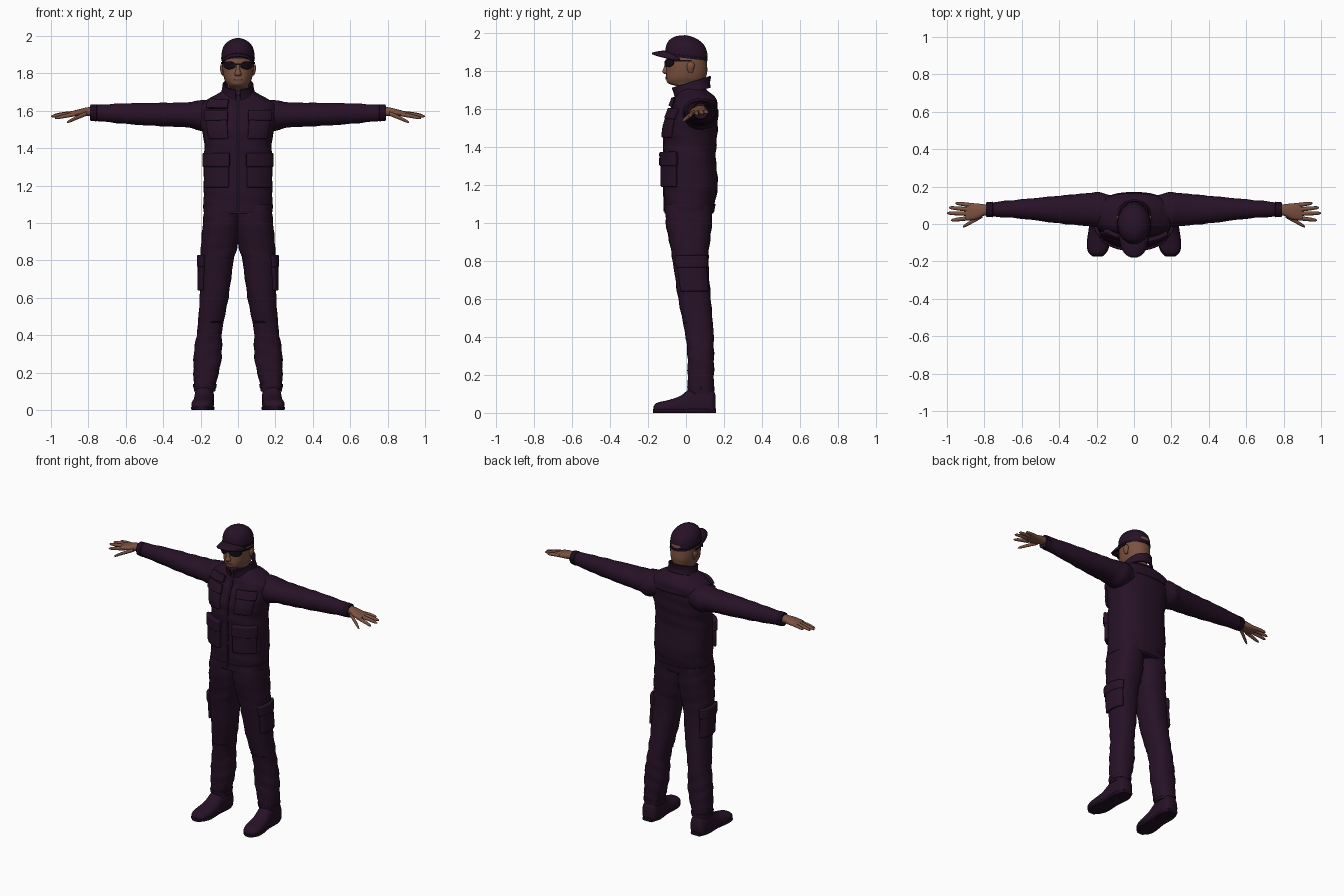
import bpy, bmesh
from math import sin, cos, pi, copysign
from mathutils import Vector

if "Cube" in bpy.data.objects:
    bpy.data.objects.remove(bpy.data.objects["Cube"])


def material(name, rgb):
    m = bpy.data.materials.new(name)
    m.use_nodes = True
    m.diffuse_color = (*rgb, 1)
    bsdf = m.node_tree.nodes["Principled BSDF"]
    bsdf.inputs["Base Color"].default_value = (*rgb, 1)
    bsdf.inputs["Roughness"].default_value = 0.8
    return m


CLOTH = material("dark plum cloth", (0.020, 0.006, 0.020))
TRIM = material("darker plum trim", (0.013, 0.004, 0.014))
SKIN = material("brown skin", (0.20, 0.085, 0.052))
LIPS = material("lips", (0.15, 0.055, 0.04))
BLACK = material("black lens", (0.006, 0.003, 0.007))
FRONT = -pi / 2


def sample(rows, t):
    """Smoothly interpolated cross-section at station t."""
    i = 0
    while i < len(rows) - 2 and t > rows[i + 1][0]:
        i += 1
    p = [rows[max(0, min(len(rows) - 1, i + k))] for k in (-1, 0, 1, 2)]
    w = (t - p[1][0]) / (p[2][0] - p[1][0])
    out = []
    for k in range(1, 5):
        a, b, c, d = (q[k] for q in p)
        m0 = (c - a) / (p[2][0] - p[0][0]) * (p[2][0] - p[1][0])
        m1 = (d - b) / (p[3][0] - p[1][0]) * (p[2][0] - p[1][0])
        h = w * w * (3 - 2 * w)
        out.append(b + (c - b) * h + m0 * w * (1 - w) ** 2 - m1 * w * w * (1 - w))
    return out


def surface(rows, t, ang, axis="z", n=2.4, grow=0, fold=0, slope=0, side=1):
    """Point on a lofted body with superelliptic sections."""
    ca, cb, ra, rb = sample(rows, t)
    g = grow + fold * sin(t * 75 + 2 * ang)
    a = ca + (ra + g) * copysign(abs(cos(ang)) ** (2 / n), cos(ang))
    b = cb + (rb + g) * copysign(abs(sin(ang)) ** (2 / n), sin(ang))
    x, y, z = {"z": (a, b, t), "x": (t, a, b), "y": (a, t, b)}[axis]
    return Vector((x * side, y, max(0, z + slope * y)))


def finish(name, bm, mat, angle=0.9):
    bmesh.ops.recalc_face_normals(bm, faces=bm.faces)
    me = bpy.data.meshes.new(name)
    bm.to_mesh(me)
    bm.free()
    ob = bpy.data.objects.new(name, me)
    bpy.context.collection.objects.link(ob)
    me.materials.append(mat)
    bpy.ops.object.select_all(action="DESELECT")
    ob.select_set(True)
    bpy.context.view_layer.objects.active = ob
    bpy.ops.object.shade_smooth_by_angle(angle=angle)
    return ob


def loft(name, rows, mat, sides=28, steps=4, **kw):
    bm = bmesh.new()
    ts = [p[0] + (q[0] - p[0]) * k / steps for p, q in zip(rows, rows[1:]) for k in range(steps)]
    ts.append(rows[-1][0])
    rings = [[bm.verts.new(surface(rows, t, 2 * pi * j / sides, **kw)) for j in range(sides)] for t in ts]
    for r, s in zip(rings, rings[1:]):
        for j in range(sides):
            k = (j + 1) % sides
            bm.faces.new((r[j], r[k], s[k], s[j]))
    bm.faces.new(rings[0])
    bm.faces.new(rings[-1])
    return finish(name, bm, mat)


def thicken(ob, thick, bevel=True):
    m = ob.modifiers.new("thickness", "SOLIDIFY")
    m.thickness, m.offset = 2 * thick, 0
    if bevel:
        m = ob.modifiers.new("soft edge", "BEVEL")
        m.width, m.segments, m.limit_method = thick * 0.4, 2, "ANGLE"


def patch(name, rows, t, a, thick, mat, rounded=False, cells=10, **kw):
    """Slab lying on a lofted surface over ranges of station t and angle a."""
    bm = bmesh.new()
    grid = []
    for i in range(cells + 1):
        row = []
        for j in range(cells + 1):
            u, v = 2 * i / cells - 1, 2 * j / cells - 1
            if rounded:
                u, v = u * (1 - v * v / 2) ** 0.5, v * (1 - u * u / 2) ** 0.5
            tt = t[0] + (t[1] - t[0]) * (u + 1) / 2
            aa = a[0] + (a[1] - a[0]) * (v + 1) / 2
            row.append(bm.verts.new(surface(rows, tt, aa, **kw)))
        grid.append(row)
    for r, s in zip(grid, grid[1:]):
        for j in range(cells):
            bm.faces.new((r[j], r[j + 1], s[j + 1], s[j]))
    thicken(finish(name, bm, mat), thick)


# Jacket body with zip, hem, seams
TORSO = [(1.05, 0, .015, .18, .128), (1.12, 0, .02, .184, .135), (1.2, 0, .025, .184, .143),
         (1.35, 0, .02, .183, .137), (1.43, 0, .022, .18, .14), (1.5, 0, .026, .195, .141),
         (1.58, 0, .04, .208, .128), (1.635, 0, .05, .2, .115), (1.67, 0, .047, .15, .1),
         (1.695, 0, .038, .1, .08), (1.72, 0, .035, .07, .06)]
loft("jacket", TORSO, CLOTH, sides=40, fold=.002)
patch("jacket_zip", TORSO, (1.06, 1.69), (FRONT - .03, FRONT + .03), .004, TRIM, cells=24)
patch("jacket_hem", TORSO, (1.06, 1.10), (FRONT, FRONT + 2 * pi), .004, CLOTH, cells=40)
patch("back_yoke", TORSO, (1.585, 1.595), (.4, pi - .4), .003, TRIM, cells=20)

# Jacket pockets
for s, label in ((1, "left"), (-1, "right")):
    patch(label + "_waist_pocket", TORSO, (1.19, 1.33), (FRONT + .2, FRONT + 1.12), .02, CLOTH, side=s)
    patch(label + "_waist_flap", TORSO, (1.30, 1.375), (FRONT + .18, FRONT + 1.16), .027, CLOTH, side=s)
    patch(label + "_chest_pocket", TORSO, (1.45, 1.58), (FRONT + .22, FRONT + .9), .014, CLOTH, side=s)
    patch(label + "_chest_flap", TORSO, (1.545, 1.60), (FRONT + .2, FRONT + .93), .019, CLOTH, side=s)
patch("shoulder_pouch", TORSO, (1.61, 1.655), (FRONT + .2, FRONT + .85), .022, CLOTH, side=-1)

# Standing collar
COLLAR = [(1.675, 0, .035, .09, .09), (1.705, 0, .03, .081, .092), (1.735, 0, .028, .077, .1)]
patch("collar", COLLAR, (1.675, 1.735), (FRONT + .12, FRONT + 2 * pi - .12), .005, CLOTH, cells=36, n=2.1, slope=.3)

# Head with neck and face
HEAD = [(1.66, 0, .04, .06, .062), (1.715, 0, .035, .062, .07), (1.735, 0, .002, .056, .095),
        (1.76, 0, .0, .07, .104), (1.80, 0, .004, .08, .108), (1.85, 0, .004, .085, .106),
        (1.91, 0, .003, .082, .104)]
loft("head", HEAD, SKIN, n=2.15)
patch("mouth", HEAD, (1.757, 1.771), (FRONT - .36, FRONT + .36), .004, LIPS, rounded=True, n=2.15)
NOSE = [(1.785, 0, -.104, .014, .012), (1.797, 0, -.106, .019, .019), (1.81, 0, -.104, .013, .017),
        (1.85, 0, -.098, .009, .009)]
loft("nose", NOSE, SKIN, sides=14, n=2)
for s, label in ((1, "left"), (-1, "right")):
    EAR = [(1.79, .08, .025, .006, .008), (1.805, .083, .023, .009, .016),
           (1.83, .086, .025, .011, .021), (1.848, .086, .027, .006, .012)]
    loft(label + "_ear", EAR, SKIN, sides=14, n=2, side=s)
    patch(label + "_lens", HEAD, (1.822, 1.864), (FRONT + .12, FRONT + .95), .004, BLACK,
          rounded=True, side=s, n=2.15, grow=.007)
    patch(label + "_glasses_arm", HEAD, (1.85, 1.86), (FRONT + .8, .2), .002, BLACK, side=s, n=2.15, grow=.005)
patch("glasses_bridge", HEAD, (1.845, 1.853), (FRONT - .2, FRONT + .2), .003, BLACK, n=2.15, grow=.008)

# Cap: crown, band, rear opening, button and brim
CAP = [(1.868, 0, .002, .087, .11), (1.90, 0, .002, .088, .11), (1.93, 0, .002, .083, .104),
       (1.955, 0, .002, .07, .088), (1.975, 0, .002, .047, .06), (1.985, 0, .002, .024, .03),
       (1.989, 0, .002, .005, .006)]
loft("cap_crown", CAP, CLOTH, sides=36, n=2, slope=-.12)
patch("cap_band", CAP, (1.869, 1.885), (0, 2 * pi), .002, TRIM, cells=36, n=2, slope=-.12)
patch("cap_opening", CAP, (1.889, 1.91), (pi / 2 - .4, pi / 2 + .4), .002, SKIN, rounded=True, n=2, slope=-.12)
bm = bmesh.new()
brim, cells = [], 14
for i in range(cells + 1):
    u = 2 * i / cells - 1
    ang = FRONT + u * 1.25
    col = []
    for j in range(6):
        v = j / 5
        reach = .075 * v * (1 - u ** 4)
        col.append(bm.verts.new((.086 * cos(ang), .002 + .106 * sin(ang) - reach, 1.905 - .04 * u * u - .012 * v * v)))
    brim.append(col)
for p, q in zip(brim, brim[1:]):
    for j in range(5):
        bm.faces.new((p[j], p[j + 1], q[j + 1], q[j]))
thicken(finish("cap_brim", bm, CLOTH), .004, False)

# Arms, hands, legs and shoes, mirrored
ARM = [(.11, .07, 1.585, .08, .07), (.19, .077, 1.575, .093, .084), (.25, .077, 1.578, .088, .069),
       (.4, .077, 1.58, .074, .063), (.6, .08, 1.585, .052, .055), (.79, .077, 1.59, .036, .04)]
PALM = [(.76, .077, 1.594, .028, .026), (.80, .075, 1.596, .03, .024), (.84, .068, 1.591, .042, .02),
        (.89, .065, 1.585, .046, .013), (.9, .065, 1.584, .04, .01)]
# each finger: base x, y, z then tip x, y, z
FINGERS = {"little": (.87, .1, 1.588, .955, .112, 1.58), "ring": (.88, .077, 1.588, .99, .088, 1.575),
           "middle": (.88, .055, 1.586, 1.0, .058, 1.57), "index": (.87, .033, 1.582, .978, .02, 1.56),
           "thumb": (.81, .045, 1.585, .915, -.015, 1.538)}
LEG = [(.10, .178, .08, .054, .064), (.14, .177, .078, .06, .068), (.25, .165, .078, .073, .07),
       (.32, .16, .077, .075, .07), (.42, .152, .07, .067, .075), (.6, .128, .045, .077, .086),
       (.8, .112, .024, .089, .094), (.88, .1, .02, .098, .104), (1.0, .088, .015, .1, .122),
       (1.1, .085, .015, .093, .122)]
SHOE = [(-.172, .195, .022, .022, .012), (-.155, .195, .026, .045, .026), (-.1, .191, .03, .058, .036),
        (-.03, .186, .035, .055, .054), (.03, .182, .05, .052, .085), (.09, .18, .055, .053, .09),
        (.14, .18, .05, .048, .08), (.155, .18, .045, .03, .05)]
SOLE = [(-.175, .195, .01, .025, .01), (-.15, .195, .01, .05, .01), (-.1, .19, .01, .062, .012),
        (.0, .185, .01, .054, .012), (.1, .181, .01, .056, .014), (.158, .18, .01, .034, .014)]
for s, label in ((1, "left"), (-1, "right")):
    loft(label + "_sleeve", ARM, CLOTH, axis="x", n=2.1, fold=.0018, side=s)
    patch(label + "_cuff", ARM, (.755, .788), (0, 2 * pi), .003, TRIM, cells=24, axis="x", n=2.1, side=s)
    loft(label + "_palm", PALM, SKIN, sides=18, axis="x", side=s)
    for finger, (x0, y0, z0, x1, y1, z1) in FINGERS.items():
        rows = [(x0 + (x1 - x0) * f, y0 + (y1 - y0) * f, z0 + (z1 - z0) * f + .006 * f * (1 - f), r, r)
                for f, r in ((0, .012), (.5, .011), (.9, .008), (1, .003))]
        loft(label + "_" + finger + "_finger", rows, SKIN, sides=10, steps=3, axis="x", n=2, side=s)
    loft(label + "_trouser_leg", LEG, CLOTH, fold=.0022, side=s)
    patch(label + "_thigh_pocket", LEG, (.64, .79), (-.75, .9), .014, CLOTH, side=s)
    patch(label + "_thigh_flap", LEG, (.765, .83), (-.8, .95), .019, CLOTH, side=s)
    patch(label + "_knee_seam", LEG, (.47, .475), (FRONT - .9, FRONT + .9), .002, TRIM, side=s)
    patch(label + "_trouser_cuff", LEG, (.115, .14), (0, 2 * pi), .004, CLOTH, cells=24, side=s)
    loft(label + "_shoe", SHOE, CLOTH, axis="y", n=2.2, side=s)
    loft(label + "_sole", SOLE, TRIM, axis="y", n=3.5, side=s)
